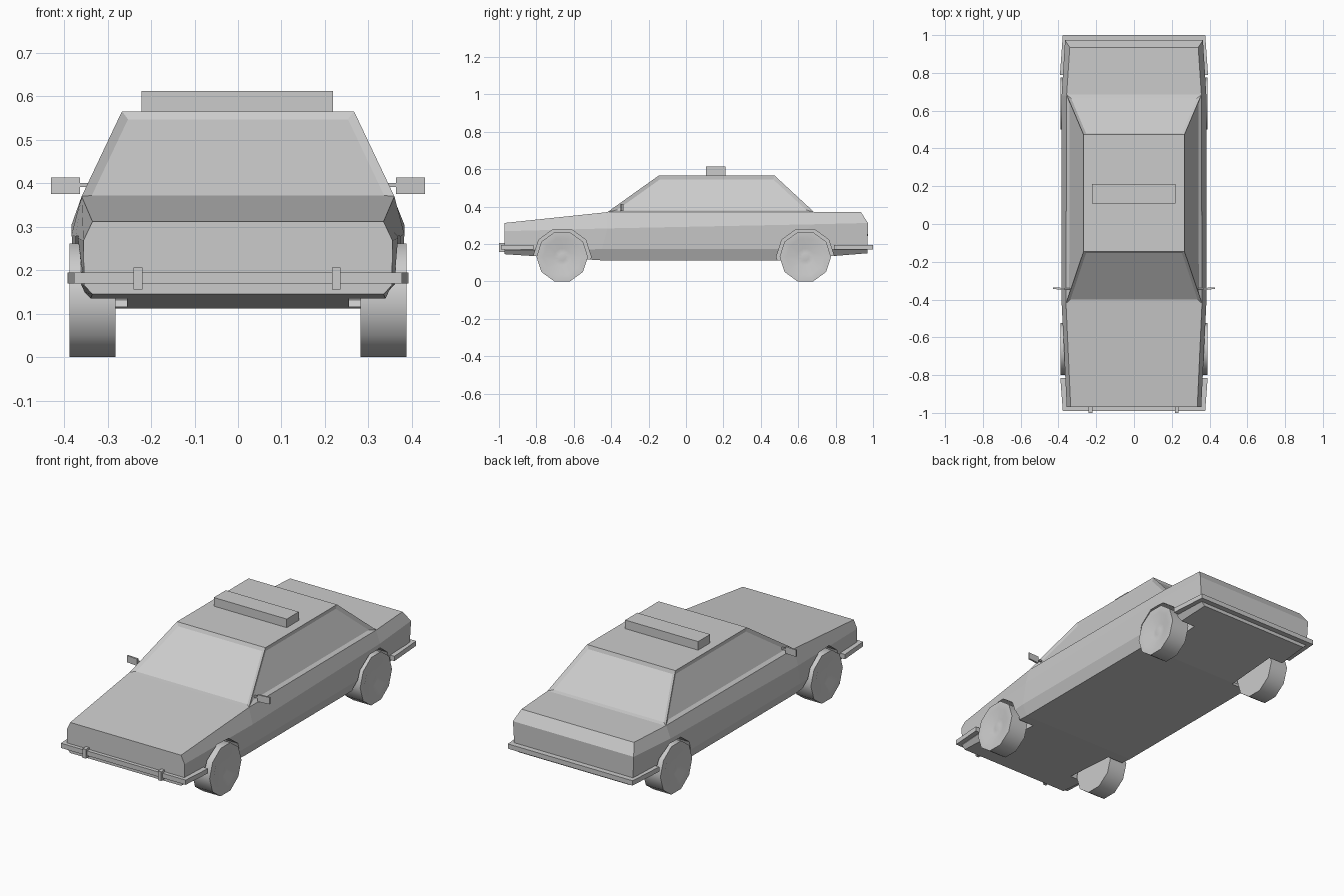
import bpy, bmesh, math
from mathutils import Vector

if "Cube" in bpy.data.objects:
    bpy.data.objects.remove(bpy.data.objects["Cube"])


def make(name, verts, faces):
    bm = bmesh.new()
    vs = [bm.verts.new(v) for v in verts]
    for f in faces:
        bm.faces.new([vs[i] for i in f])
    bmesh.ops.recalc_face_normals(bm, faces=bm.faces)
    me = bpy.data.meshes.new(name)
    bm.to_mesh(me)
    bm.free()
    ob = bpy.data.objects.new(name, me)
    bpy.context.collection.objects.link(ob)
    return ob


def prism(name, outline, z0, z1):
    n = len(outline)
    verts = [(x, y, z) for z in (z0, z1) for x, y in outline]
    faces = [range(n), range(n, 2 * n)]
    faces += [(i, (i + 1) % n, n + (i + 1) % n, n + i) for i in range(n)]
    return make(name, verts, faces)


def box(name, x0, x1, y0, y1, z0, z1):
    return prism(name, [(x0, y0), (x1, y0), (x1, y1), (x0, y1)], z0, z1)


def lathe_x(name, profile, cy, cz, side, sides=10):
    """Revolve (x, radius) points about an axis along x; flat side down."""
    verts, faces = [], []
    for x, r in profile:
        for i in range(sides):
            a = 2 * math.pi * (i + 0.5) / sides
            verts.append((side * x, cy + r * math.sin(a), cz - r * math.cos(a)))
    for k in range(len(profile) - 1):
        for i in range(sides):
            j = (i + 1) % sides
            faces.append((k * sides + i, k * sides + j, (k + 1) * sides + j, (k + 1) * sides + i))
    last = (len(profile) - 1) * sides
    faces += [range(sides), range(last, last + sides)]
    return make(name, verts, faces)


# Lower body: stations of bottom, sill, shoulder and top edge (x, y, z)
stations = [
    [(0.335, -0.97, 0.145), (0.354, -0.97, 0.165), (0.356, -0.97, 0.268), (0.335, -0.97, 0.312)],
    [(0.35, -0.45, 0.112), (0.376, -0.45, 0.172), (0.383, -0.42, 0.283), (0.36, -0.42, 0.37)],
    [(0.35, 0.50, 0.112), (0.376, 0.50, 0.172), (0.383, 0.68, 0.305), (0.357, 0.68, 0.37)],
    [(0.335, 0.97, 0.15), (0.358, 0.97, 0.172), (0.365, 0.973, 0.312), (0.34, 0.935, 0.37)],
]
verts, faces = [], []
for st in stations:
    verts += st + [(-x, y, z) for x, y, z in reversed(st)]
for k in range(3):
    for i in range(8):
        j = (i + 1) % 8
        faces.append((k * 8 + i, k * 8 + j, k * 8 + 8 + j, k * 8 + 8 + i))
faces += [range(8), (24, 25, 26, 29, 30, 31), (26, 27, 28, 29)]
body = make("car_body", verts, faces)

# Wheel wells cut into the body, and wheels with dished hubs
AXLES = (("front", -0.662), ("rear", 0.638))
for end, y in AXLES:
    for label, side in (("right", 1), ("left", -1)):
        cutter = lathe_x("wheel_well_cutter", [(0.255, 0.155), (0.45, 0.155)], y, 0.131, side)
        cutter.hide_render = True
        mod = body.modifiers.new("wheel_well", 'BOOLEAN')
        mod.operation = 'DIFFERENCE'
        mod.solver = 'EXACT'
        mod.object = cutter
        bpy.context.view_layer.objects.active = body
        bpy.ops.object.modifier_apply(modifier=mod.name)
        bpy.data.objects.remove(cutter)
        wheel = lathe_x(f"{end}_{label}_wheel",
                        [(0.282, 0.1375), (0.388, 0.1375), (0.388, 0.1), (0.368, 0.045), (0.372, 0.02)],
                        y, 0.131, side)
        bpy.ops.object.select_all(action='DESELECT')
        wheel.select_set(True)
        bpy.context.view_layer.objects.active = wheel
        bpy.ops.object.shade_smooth_by_angle(angle=math.radians(40))

# Cabin with recessed windows on all four sides
lower = [(-0.36, -0.42), (0.36, -0.42), (0.357, 0.685), (-0.357, 0.685)]
upper = [(-0.267, -0.145), (0.267, -0.145), (0.267, 0.473), (-0.267, 0.473)]
cabin = prism("cabin", [p for p in lower], 0.37, 0.566)
bm = bmesh.new()
bm.from_mesh(cabin.data)
bm.verts.ensure_lookup_table()
for i, (x, y) in enumerate(upper):
    bm.verts[4 + i].co = Vector((x, y, 0.566))
bm.normal_update()
windows = [f for f in bm.faces if abs(f.normal.z) < 0.95]
bmesh.ops.inset_individual(bm, faces=windows, thickness=0.018, depth=-0.01, use_even_offset=True)
bm.to_mesh(cabin.data)
bm.free()

# Roof sign
box("roof_sign", -0.222, 0.219, 0.108, 0.212, 0.56, 0.613)

# Wraparound bumpers and front guards
prism("front_bumper", [(-0.39, -0.815), (-0.377, -0.99), (0.377, -0.99), (0.39, -0.815)], 0.169, 0.195)
prism("rear_bumper", [(-0.392, 0.79), (-0.377, 1.0), (0.377, 1.0), (0.392, 0.79)], 0.169, 0.195)
for label, x in (("right", 0.226), ("left", -0.23)):
    box(f"{label}_bumper_guard", x - 0.01, x + 0.01, -1.0, -0.965, 0.156, 0.206)

# Door mirrors on short arms
for label, s in (("right", 1), ("left", -1)):
    box(f"{label}_mirror_arm", s * 0.34, s * 0.37, -0.348, -0.338, 0.392, 0.401)
    prism(f"{label}_mirror", [(s * 0.364, -0.351), (s * 0.43, -0.343),
                              (s * 0.43, -0.335), (s * 0.364, -0.339)], 0.376, 0.413)
